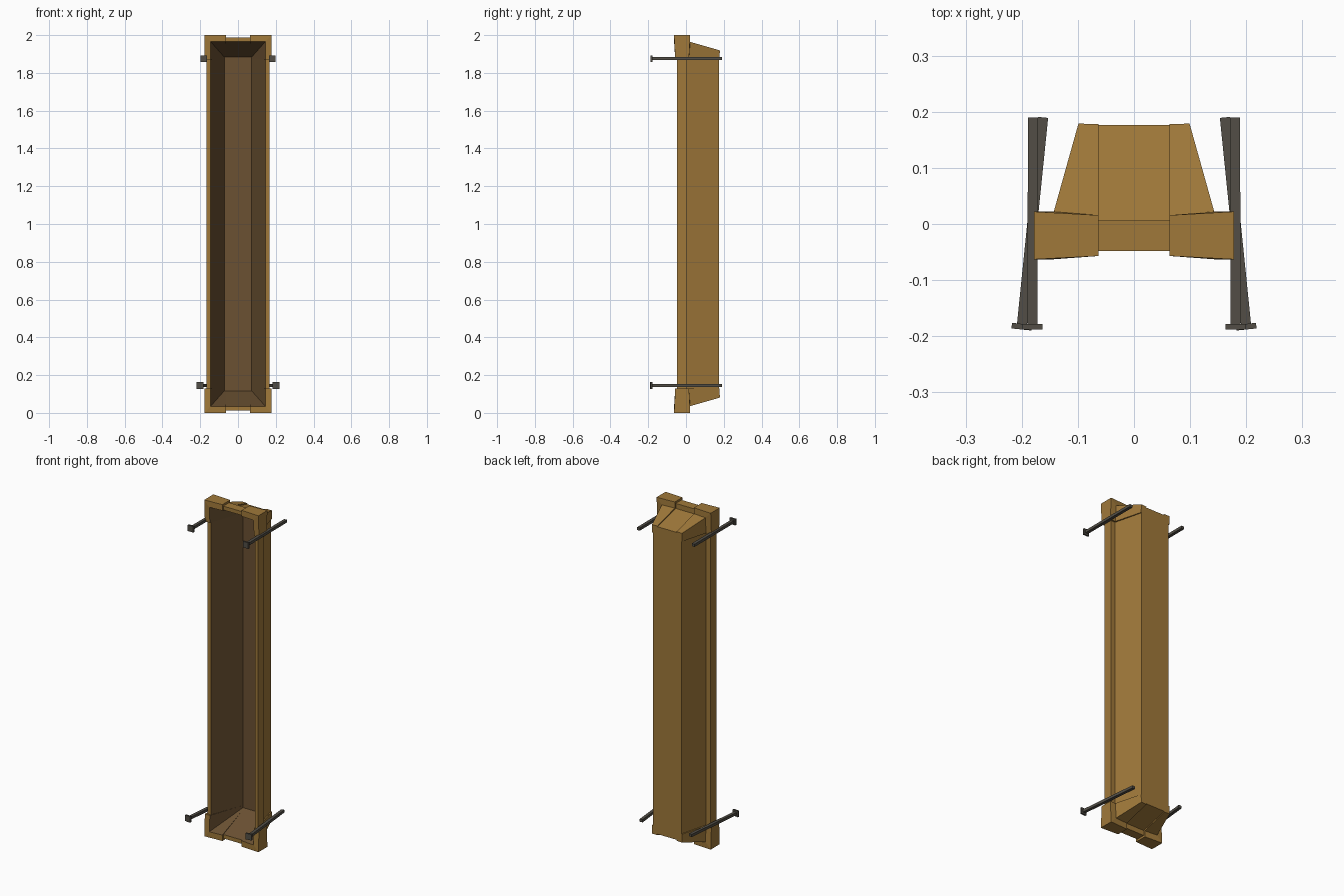
import bpy, bmesh
from mathutils import Vector

cube = bpy.data.objects.get("Cube")
if cube:
    bpy.data.objects.remove(cube)


def material(name, rgb):
    m = bpy.data.materials.new(name)
    m.use_nodes = True
    color = (*rgb, 1)
    m.diffuse_color = color
    m.node_tree.nodes["Principled BSDF"].inputs["Base Color"].default_value = color
    return m


wood = material("golden wood", (0.35, 0.19, 0.042))
inside = material("dark inner wood", (0.145, 0.082, 0.032))
iron = material("dark iron", (0.084, 0.076, 0.061))


def add_object(name, bm, *mats):
    bmesh.ops.recalc_face_normals(bm, faces=bm.faces)
    mesh = bpy.data.meshes.new(name)
    bm.to_mesh(mesh)
    bm.free()
    for m in mats:
        mesh.materials.append(m)
    obj = bpy.data.objects.new(name, mesh)
    bpy.context.collection.objects.link(obj)
    return obj


HEIGHT, SPLIT_X, SPLIT_Z = 2.0, 0.063, 0.13


def outline(y_mid, y_corner, half_x, inset_z, bump):
    """Rectangle outline whose four corners step outward by bump."""
    y_step = y_mid + (y_corner - y_mid) * 0.6
    points = []
    for sx, sz in ((1, 1), (-1, 1), (-1, -1), (1, -1)):
        def place(x, y, inset):
            return Vector((sx * x, y, HEIGHT - inset if sz > 0 else inset))
        corner = [place(half_x, y_mid, SPLIT_Z),
                  place(half_x + bump, y_step, SPLIT_Z),
                  place(half_x + bump, y_corner, inset_z - bump),
                  place(SPLIT_X, y_step, inset_z - bump),
                  place(SPLIT_X, y_mid, inset_z)]
        points += corner if sx * sz > 0 else corner[::-1]
    return points


# Hollow wooden trough: outer back, body, rim, opening, inner floor
rings = [
    (0.176, 0.179, 0.094, 0.086, 0.005),
    (0.006, 0.022, 0.137, 0.042, 0.006),
    (0.006, 0.022, 0.166, 0.012, 0.012),
    (-0.048, -0.063, 0.166, 0.012, 0.012),
    (-0.048, -0.063, 0.145, 0.035, 0),
    (0.15, 0.15, 0.072, 0.117, 0),
]
bm = bmesh.new()
loops = [[bm.verts.new(p) for p in outline(*r)] for r in rings]
for level, (a, b) in enumerate(zip(loops, loops[1:])):
    for i in range(len(a)):
        j = (i + 1) % len(a)
        face = bm.faces.new((a[i], a[j], b[j], b[i]))
        face.material_index = int(level == len(rings) - 2)
bm.faces.new(loops[0])
bm.faces.new(loops[-1]).material_index = 1
bmesh.ops.remove_doubles(bm, verts=bm.verts, dist=0.00001)
add_object("trough", bm, wood, inside)


# Iron nails beside the trough, the lower pair slanting inward
def box(bm, center, size, turn):
    verts = bmesh.ops.create_cube(bm, size=1)["verts"]
    for v in verts:
        v.co = turn @ Vector(c * s for c, s in zip(v.co, size)) + center


def nail(name, front, back):
    bm = bmesh.new()
    axis = back - front
    turn = Vector((0, 1, 0)).rotation_difference(axis).to_matrix()
    box(bm, (front + back) / 2, (0.018, axis.length, 0.016), turn)
    box(bm, front, (0.036, 0.01, 0.036), turn)
    add_object(name, bm, iron)


for side, sx in (("left", 1), ("right", -1)):
    for level, z, x_front, x_back in (("upper", 1.875, 0.181, 0.18),
                                      ("lower", 0.145, 0.2, 0.162)):
        nail(f"{level}_{side}_nail", Vector((sx * x_front, -0.183, z)),
             Vector((sx * x_back, 0.19, z)))
